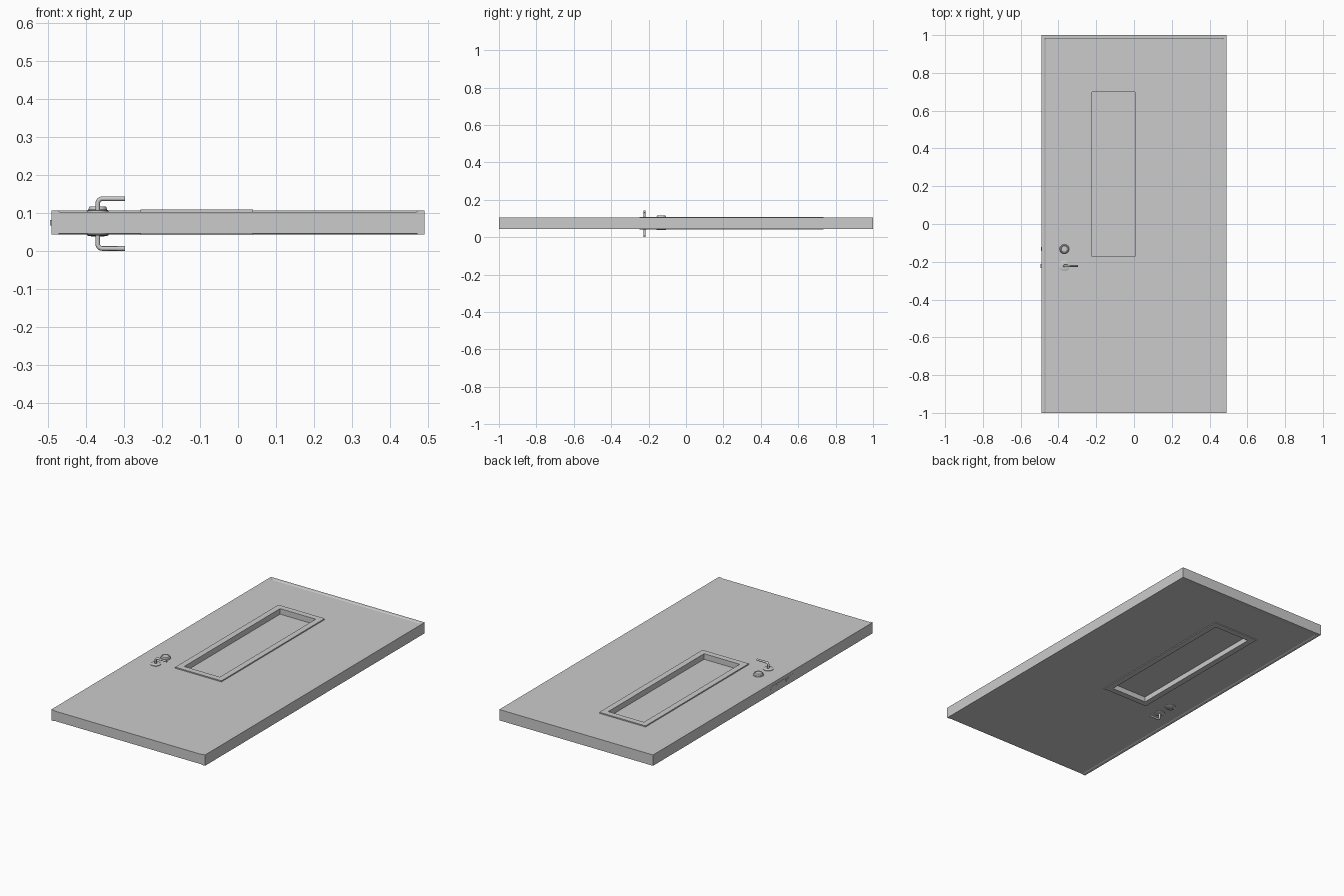
import bpy, bmesh, math
from mathutils import Matrix

if "Cube" in bpy.data.objects:
    bpy.data.objects.remove(bpy.data.objects["Cube"])


def finish(name, bm, smooth=False):
    bmesh.ops.recalc_face_normals(bm, faces=bm.faces)
    me = bpy.data.meshes.new(name)
    bm.to_mesh(me)
    bm.free()
    ob = bpy.data.objects.new(name, me)
    bpy.context.collection.objects.link(ob)
    if smooth:
        bpy.ops.object.select_all(action='DESELECT')
        ob.select_set(True)
        bpy.context.view_layer.objects.active = ob
        bpy.ops.object.shade_smooth_by_angle(angle=math.radians(35))
    return ob


def loft(bm, rings, closed=False, caps=True):
    """Skin a list of equal-length point rings."""
    vs = [[bm.verts.new(p) for p in r] for r in rings]
    n = len(vs[0])
    pairs = list(zip(vs, vs[1:])) + ([(vs[-1], vs[0])] if closed else [])
    for a, b in pairs:
        for i in range(n):
            j = (i + 1) % n
            bm.faces.new((a[i], a[j], b[j], b[i]))
    if caps and not closed:
        bm.faces.new(vs[0])
        bm.faces.new(vs[-1])


def rect(x0, x1, y0, y1, z):
    return [(x0, y0, z), (x1, y0, z), (x1, y1, z), (x0, y1, z)]


def ring_slab(name, outer, inner, z0, z1):
    bm = bmesh.new()
    loft(bm, [rect(*outer, z0), rect(*outer, z1), rect(*inner, z1), rect(*inner, z0)], closed=True)
    return finish(name, bm)


def turned(name, x, y, profile, n=32):
    """Revolve (radius, z) points around a vertical axis."""
    bm = bmesh.new()
    loft(bm, [[(x + r * math.cos(2 * math.pi * i / n), y + r * math.sin(2 * math.pi * i / n), z)
               for i in range(n)] for r, z in profile])
    return finish(name, bm, True)


# Door leaf with window opening, and the pane inside it
opening = (-0.222, 0.005, -0.172, 0.70)
Z0, Z1 = 0.0455, 0.1025
ring_slab("door_leaf", (-0.47, 0.47, -1, 0.98), opening, Z0, Z1)
bm = bmesh.new()
loft(bm, [rect(*opening, 0.071), rect(*opening, 0.077)])
finish("window_pane", bm)

# Raised window trims on both faces
trim = (-0.256, 0.039, -0.206, 0.734)
ring_slab("window_trim_top", trim, opening, Z1, 0.109)
ring_slab("window_trim_bottom", trim, opening, 0.041, Z0)

# Three-sided jamb with mitred corners and a small inner chamfer
profile = [(0, 0.043), (0, 0.1055), (0.016, 0.1055), (0.021, Z1), (0.021, Z0), (0.016, 0.043)]
bm = bmesh.new()
path = [lambda d: (-0.49 + d, -1), lambda d: (-0.49 + d, 1 - d),
        lambda d: (0.49 - d, 1 - d), lambda d: (0.49 - d, -1)]
loft(bm, [[(*f(d), z) for d, z in profile] for f in path])
finish("door_jamb", bm)

# Lock cylinder on the upper face, thumb turn plate below
X, LY, HY = -0.369, -0.132, -0.222
turned("lock_upper", X, LY, [(0.028, Z1), (0.028, 0.106), (0.025, 0.108), (0.022, 0.116),
                             (0.018, 0.117), (0.016, 0.115), (0.004, 0.115)])
turned("lock_lower", X, LY, [(0.028, Z0), (0.028, 0.041), (0.025, 0.039), (0.015, 0.038), (0.013, 0.040)])

# Lever handles: round rose plus a bent, slightly tapering lever
MID = 0.0715
for name, s in (("upper", 1), ("lower", -1)):
    face = Z1 if s > 0 else Z0
    turned("handle_rose_" + name, X, HY, [(0.028, face), (0.028, face + s * 0.003),
                                          (0.024, face + s * 0.005), (0.007, face + s * 0.005)])
    R, top = 0.012, 0.0655
    stations = [(X, face - MID if s > 0 else MID - face, 0)]
    for k in range(7):
        a = math.radians(15 * k)
        stations.append((X + R - R * math.cos(a), top - R + R * math.sin(a), a))
    stations += [(-0.325, top, math.pi / 2), (-0.297, top, math.pi / 2)]
    bm = bmesh.new()
    rings = []
    for i, (px, h, a) in enumerate(stations):
        w = 0.0065 if i < 8 else 0.0045
        ring = []
        for k in range(12):
            t = 2 * math.pi * k / 12
            u, v = 0.006 * math.cos(t), w * math.sin(t)
            ring.append((px + u * math.cos(a), HY + v, MID + s * (h - u * math.sin(a))))
        rings.append(ring)
    loft(bm, rings)
    finish("lever_" + name, bm, True)

# Latch plate with rounded ends on the lock edge, and two bolts
bm = bmesh.new()


def stadium(x, r):
    pts = []
    for cy, start in ((-0.085, -90), (-0.285, 90)):
        for k in range(9):
            a = math.radians(start + 22.5 * k)
            pts.append((x, cy + r * math.cos(a), 0.074 + r * math.sin(a)))
    return pts


loft(bm, [stadium(-0.485, 0.014), stadium(-0.491, 0.014)])
finish("latch_plate", bm)
for name, y, depth in (("latch_bolt", HY, 0.494), ("dead_bolt", LY, 0.492)):
    bm = bmesh.new()
    bmesh.ops.create_cube(bm, size=1, matrix=Matrix.Translation((-(depth + 0.485) / 2, y, 0.074))
                          @ Matrix.Diagonal((depth - 0.485, 0.022, 0.014, 1)))
    finish(name, bm)
